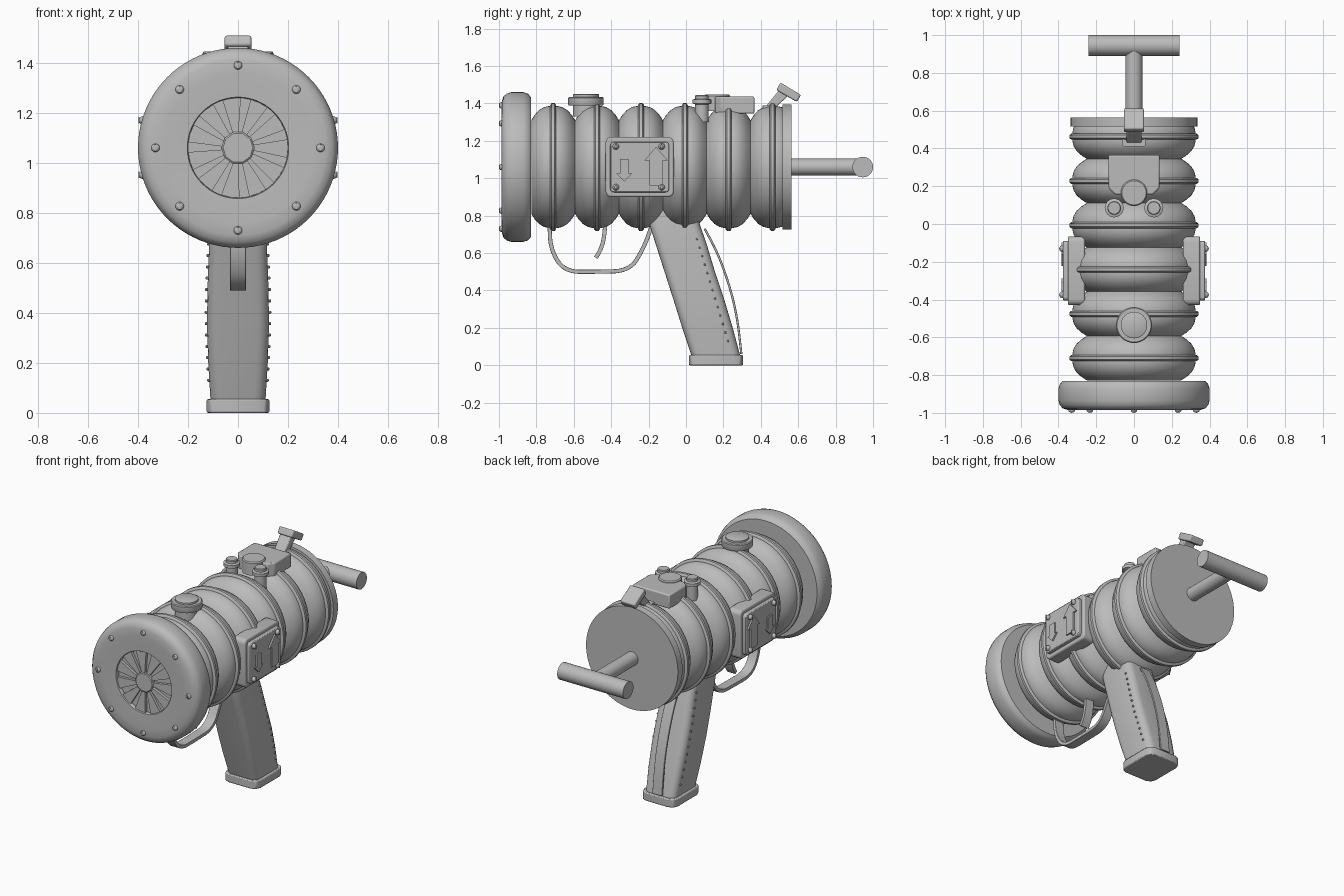
import bpy, bmesh, math
from mathutils import Vector, Matrix

if "Cube" in bpy.data.objects:
    bpy.data.objects.remove(bpy.data.objects["Cube"])

grey = bpy.data.materials.new("plain grey")
grey.use_nodes = True
grey.diffuse_color = (0.5, 0.5, 0.5, 1)
grey.node_tree.nodes["Principled BSDF"].inputs["Base Color"].default_value = (0.5, 0.5, 0.5, 1)
AXIS = 1.06  # height of the barrel axis


def finish(name, bm, smooth=35, bevel=0):
    bmesh.ops.recalc_face_normals(bm, faces=bm.faces)
    mesh = bpy.data.meshes.new(name)
    bm.to_mesh(mesh)
    bm.free()
    mesh.materials.append(grey)
    ob = bpy.data.objects.new(name, mesh)
    bpy.context.collection.objects.link(ob)
    bpy.ops.object.select_all(action='DESELECT')
    ob.select_set(True)
    bpy.context.view_layer.objects.active = ob
    if bevel:
        mod = ob.modifiers.new("bevel", 'BEVEL')
        mod.width, mod.segments, mod.limit_method = bevel, 2, 'ANGLE'
    if smooth:
        bpy.ops.object.shade_smooth_by_angle(angle=math.radians(smooth))
    return ob


def loft(name, rings, smooth=35, bevel=0):
    """Skin a list of closed rings and cap both ends."""
    bm = bmesh.new()
    loops = [[bm.verts.new(p) for p in ring] for ring in rings]
    n = len(loops[0])
    for a, b in zip(loops, loops[1:]):
        for i in range(n):
            bm.faces.new((a[i], a[(i + 1) % n], b[(i + 1) % n], b[i]))
    bm.faces.new(loops[0])
    bm.faces.new(loops[-1])
    return finish(name, bm, smooth, bevel)


def lathe(name, profile, origin=(0, 0, AXIS), axis=(0, 1, 0), n=64, smooth=35):
    """Turn (radius, distance) points round an axis."""
    rot = Vector((0, 0, 1)).rotation_difference(Vector(axis)).to_matrix()
    turn = [math.tau * i / n for i in range(n)]
    return loft(name, [[Vector(origin) + rot @ Vector((r * math.cos(t), r * math.sin(t), d))
                        for t in turn] for r, d in profile], smooth)


def prism(name, outline, lo, hi, axis, bevel=0):
    """Extrude a 2D outline along x (y, z points), y (x, z points) or z (x, y points)."""
    def put(p, d):
        q = list(p)
        q.insert("xyz".index(axis), d)
        return q
    return loft(name, [[put(p, lo) for p in outline], [put(p, hi) for p in outline]], 30, bevel)


def rounded(u0, u1, v0, v1, r, n=4):
    pts = []
    for k, (u, v) in enumerate([(u1 - r, v1 - r), (u0 + r, v1 - r), (u0 + r, v0 + r), (u1 - r, v0 + r)]):
        for i in range(n + 1):
            t = (k + i / n) * math.pi / 2
            pts.append((u + r * math.cos(t), v + r * math.sin(t)))
    return pts


def ribbon(name, path, width, thick):
    """Sweep a flat strip along a smoothed side path of (y, z) points."""
    pts = [Vector(p) for p in path]
    for _ in range(3):
        pts = [pts[0]] + [a.lerp(b, f) for a, b in zip(pts, pts[1:]) for f in (.25, .75)] + [pts[-1]]
    rings = []
    for i, p in enumerate(pts):
        d = (pts[min(i + 1, len(pts) - 1)] - pts[max(i - 1, 0)]).normalized()
        side = Vector((-d.y, d.x)) * thick / 2
        rings.append([(x, *(p + s * side)) for x, s in
                      ((-width, -1), (width, -1), (width, 1), (-width, 1))])
    return loft(name, rings, 40, thick * .25)


def screw(name, pos, axis, r=.017, h=.016):
    """Domed head with a raised bar either side of its slot."""
    lathe(name, [(r, -.008), (r, h * .3), (r * .8, h * .75), (r * .4, h)], pos, axis, 16)
    n = Vector(axis)
    bm = bmesh.new()
    bmesh.ops.create_cube(bm, size=1)
    bmesh.ops.scale(bm, verts=bm.verts, vec=(abs(n.x) * .004 + (1 - abs(n.x)) * .006,
                                             abs(n.y) * .004 + (1 - abs(n.y)) * .006, r * 1.5))
    bmesh.ops.translate(bm, verts=bm.verts, vec=Vector(pos) + n * h)
    finish(name + "_slot", bm, 0)


# Ribbed barrel: six bulges meeting in sharp waists
bulge = [(-1, .25), (-.85, .278), (-.65, .304), (-.42, .32), (-.2, .326),
         (.2, .326), (.42, .32), (.65, .304), (.85, .278)]
pitch, first = .2345, -.71
profile = [(r, first + pitch * (k + t / 2)) for k in range(6) for t, r in bulge]
lathe("barrel", profile + [(.25, .575 - .03)], smooth=25)
for k in range(6):
    y = first + pitch * k
    lathe("barrel_band", [(.31, y - .016), (.332, y - .016), (.342, y - .008),
                          (.342, y + .008), (.332, y + .016), (.31, y + .016)], smooth=50)
lathe("rear_plate", [(.335, .515), (.335, .563)])

# Front bumper ring with recessed centre
lathe("front_ring", [(.2, -.83), (.375, -.83), (.392, -.845), (.4, -.87), (.4, -.935), (.393, -.958),
                     (.378, -.976), (.35, -.985), (.3, -.986), (.203, -.982), (.2, -.978), (.2, -.957)],
      n=80, smooth=40)
for k in range(8):
    t = math.tau * k / 8
    screw("front_screw", (.33 * math.cos(t), -.985, AXIS + .33 * math.sin(t)), (0, -1, 0), .017, .013)

# Fan grille: hub and skewed vanes
lathe("fan_hub", [(.066, -.95), (.066, -.976), (.06, -.98)], n=10, smooth=0)
count = 11
for k in range(count):
    t = math.tau * k / count
    vane = [(r * math.cos(t + a), AXIS + r * math.sin(t + a))
            for r, a in ((.06, -.17), (.2, -.2), (.2, 0), (.2, .17), (.06, .2))]
    prism("fan_vane", vane, -.95, -.975, "y")

# Pull rod and T bar
lathe("pull_rod", [(.045, .55), (.045, .94)], n=32)
lathe("pull_bar", [(.055, -.24), (.055, .24)], (0, .945, AXIS), (1, 0, 0), 32)

# Slanted grip, bulging slightly in the middle
stations = [(.05, .03, .29, .11), (.2, -.02, .25, .119), (.35, -.067, .205, .124),
            (.5, -.115, .155, .122), (.65, -.163, .11, .116), (.75, -.195, .075, .112), (.84, -.2, .06, .1)]
rings = []
for z, front, back, half in stations:
    rings.append([(x, y, z) for x, y in rounded(-half, half, front, back, .045)])
loft("grip", rings, 40)
prism("grip_base", rounded(-.125, .125, .015, .305, .045, 2), 0, .055, "z", .006)
ribbon("grip_backstrap", [(.1, .73), (.17, .6), (.235, .42), (.275, .25), (.296, .06)], .035, .012)
for side in (-1, 1):
    for k in range(13):
        f = k / 12
        lathe("grip_stud", [(.006, -.02), (.006, .006), (.003, .009)],
              (side * (.114 + .01 * math.sin(math.pi * f)), .225 - .165 * f, .13 + .545 * f), (side, 0, 0), 8)

# Trigger and guard
ribbon("trigger_guard", [(-.73, .77), (-.725, .62), (-.65, .5), (-.48, .5), (-.3, .505), (-.225, .63), (-.185, .74)],
       .032, .022)
ribbon("trigger", [(-.43, .78), (-.438, .68), (-.455, .62), (-.482, .575)], .03, .022)


# Side boxes with raised arrows
def arrow(y, z, half, tall, up):
    shape = [(-.55, -1), (.55, -1), (.55, .3), (1, .3), (0, 1), (-1, .3), (-.55, .3)]
    return [(y + half * u, z + tall * v * up) for u, v in shape]


for side in (-1, 1):
    prism("side_box", rounded(-.43, -.065, .9, 1.22, .03), side * .26, side * .35, "x", .008)
    prism("side_cover", rounded(-.405, -.09, .925, 1.195, .02), side * .34, side * .375, "x", .005)
    prism("up_arrow", arrow(-.16, 1.065, .062, .103, 1), side * .37, side * .385, "x")
    prism("down_arrow", arrow(-.33, 1.043, .042, .06, -1), side * .37, side * .385, "x")
    for y in (-.375, -.13):
        for z in (.952, 1.17):
            screw("side_screw", (side * .375, y, z), (side, 0, 0), .017, .02)

# Top knob
lathe("top_knob", [(.07, 1.33), (.07, 1.39), (.092, 1.39), (.095, 1.396), (.095, 1.43), (.09, 1.435),
                   (.07, 1.435), (.07, 1.447), (.065, 1.45)], (0, -.535, 0), (0, 0, 1), 40)

# Top control box with dial and two buttons
prism("control_box", [(-.135, .365), (-.135, .19), (-.1, .155), (.1, .155), (.135, .19), (.135, .365)],
      1.345, 1.437, "z", .008)
lathe("control_dial", [(.07, 1.36), (.07, 1.44), (.064, 1.447)], (0, .165, 0), (0, 0, 1), 32)
for side in (-1, 1):
    lathe("control_button", [(.036, 1.3), (.036, 1.395), (.05, 1.4), (.05, 1.42), (.036, 1.425), (.036, 1.44),
                             (.032, 1.445)], (side * .105, .085, 0), (0, 0, 1), 24)

# Rear sight: foot, leaning post and tilted head
prism("sight_foot", rounded(-.06, .06, .41, .465, .008), 1.33, 1.39, "z")
prism("sight_post", [(.42, 1.375), (.475, 1.375), (.55, 1.445), (.5, 1.475)], -.04, .04, "x", .005)
prism("sight_head", [(.505, 1.512), (.615, 1.445), (.592, 1.408), (.483, 1.472)], -.053, .053, "x", .008)
